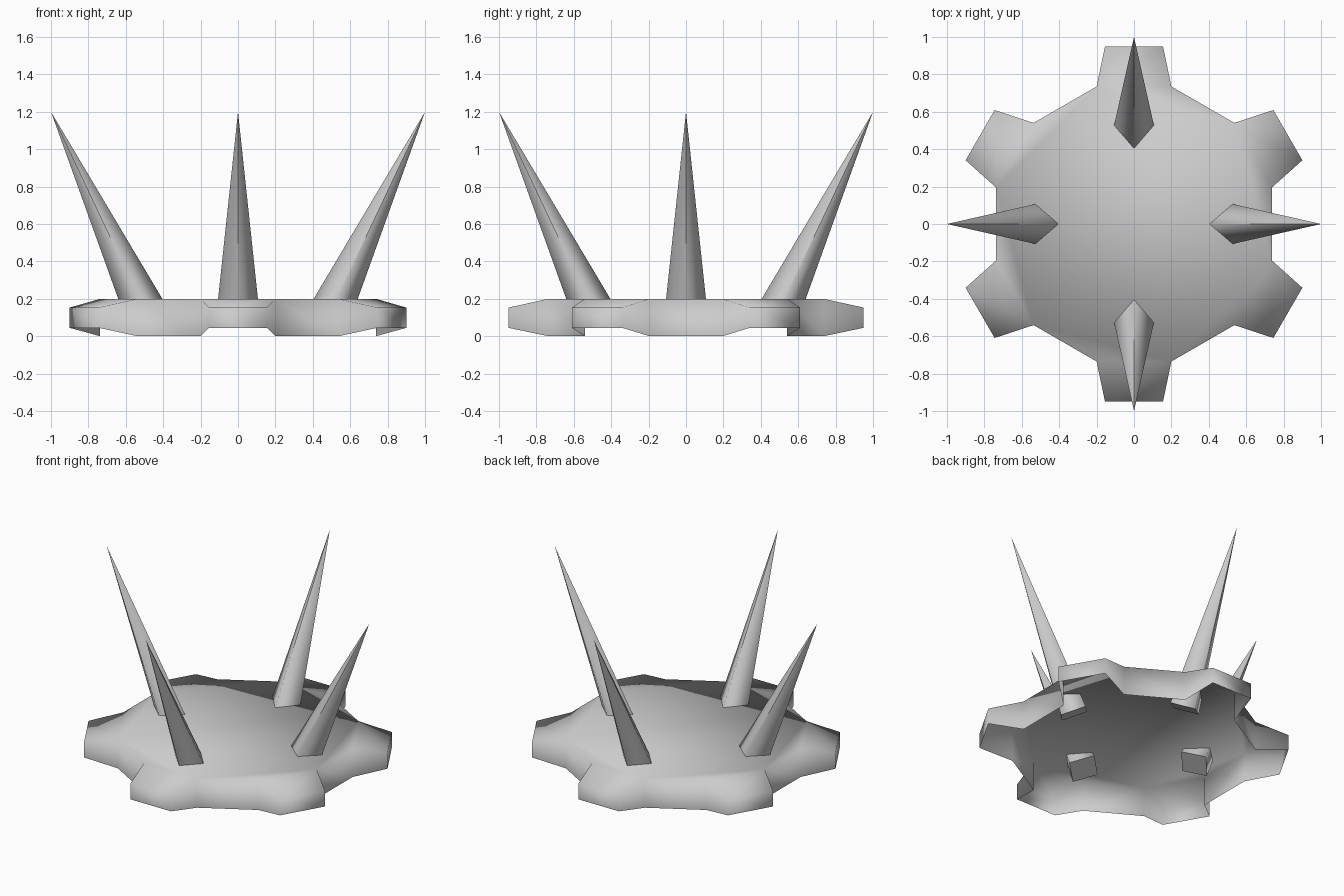
import bpy, bmesh, math
from mathutils import Vector, Matrix

if "Cube" in bpy.data.objects:
    bpy.data.objects.remove(bpy.data.objects["Cube"], do_unlink=True)

grey = bpy.data.materials.new("plain_grey")
grey.use_nodes = True
colour = (0.6, 0.6, 0.6, 1)
grey.diffuse_color = colour
grey.node_tree.nodes["Principled BSDF"].inputs["Base Color"].default_value = colour


def make_object(name, bm):
    mesh = bpy.data.meshes.new(name)
    bm.to_mesh(mesh)
    bm.free()
    mesh.materials.append(grey)
    mesh.polygons.foreach_set("use_smooth", [True] * len(mesh.polygons))
    obj = bpy.data.objects.new(name, mesh)
    bpy.context.collection.objects.link(obj)
    return obj


# Base plate: six-toothed shell, open underneath
ROOT, TIP = (0.2, 0.735), (0.155, 0.95)
TOP_Z, TIP_TOP_Z, TIP_LOW_Z = 0.2, 0.153, 0.045
bm = bmesh.new()
upper, lower, plate = [], [], []
for i in range(6):
    turn = Matrix.Rotation(math.radians(60 * i), 3, "Z")
    outline = [(ROOT[0], ROOT[1], TOP_Z, 0), (TIP[0], TIP[1], TIP_TOP_Z, TIP_LOW_Z),
               (-TIP[0], TIP[1], TIP_TOP_Z, TIP_LOW_Z), (-ROOT[0], ROOT[1], TOP_Z, 0)]
    tooth = [bm.verts.new(turn @ Vector((x, y, hi))) for x, y, hi, lo in outline]
    lower += [bm.verts.new(turn @ Vector((x, y, lo))) for x, y, hi, lo in outline]
    bm.faces.new(tooth[::-1]).normal_update()
    upper += tooth
    plate += [tooth[0], tooth[3]]
bm.faces.new(plate)

# Skirt around the whole outline
count = len(upper)
for i in range(count):
    j = (i + 1) % count
    bm.faces.new((upper[i], lower[i], lower[j], upper[j]))

# Make every face look outward
bm.normal_update()
for face in bm.faces:
    centre = face.calc_center_median()
    outward = Vector((centre.x, centre.y, 0))
    if abs(face.normal.z) > 0.5:
        outward = Vector((0, 0, 1))
    if face.normal.dot(outward) < 0:
        face.normal_flip()
make_object("base_plate", bm)


# Spikes: slim four-sided cones leaning outward, passing through the plate
def make_spike(name, angle):
    foot, tip, radius = Vector((0.49, 0, 0.12)), Vector((1, 0, 1.2)), 0.115
    axis = (tip - foot).normalized()
    side = Vector((0, 1, 0))
    inward = axis.cross(side)
    turn = Matrix.Rotation(angle, 3, "Z")
    corners = [turn @ (foot + radius * (math.cos(a) * inward + math.sin(a) * side))
               for a in (k * math.pi / 2 for k in range(4))]
    bm = bmesh.new()
    ring = [bm.verts.new(c) for c in corners]
    for k in range(4):
        # Each side keeps its own point so the edges sharpen toward the tip
        bm.faces.new((ring[k], ring[(k + 1) % 4], bm.verts.new(turn @ tip)))
    bm.faces.new([bm.verts.new(c) for c in corners])
    bm.normal_update()
    middle = turn @ (foot.lerp(tip, 0.2))
    for face in bm.faces:
        if face.normal.dot(face.calc_center_median() - middle) < 0:
            face.normal_flip()
    make_object(name, bm)


for n, name in enumerate(("left_spike", "back_spike", "right_spike", "front_spike")):
    make_spike(name, n * math.pi / 2)
